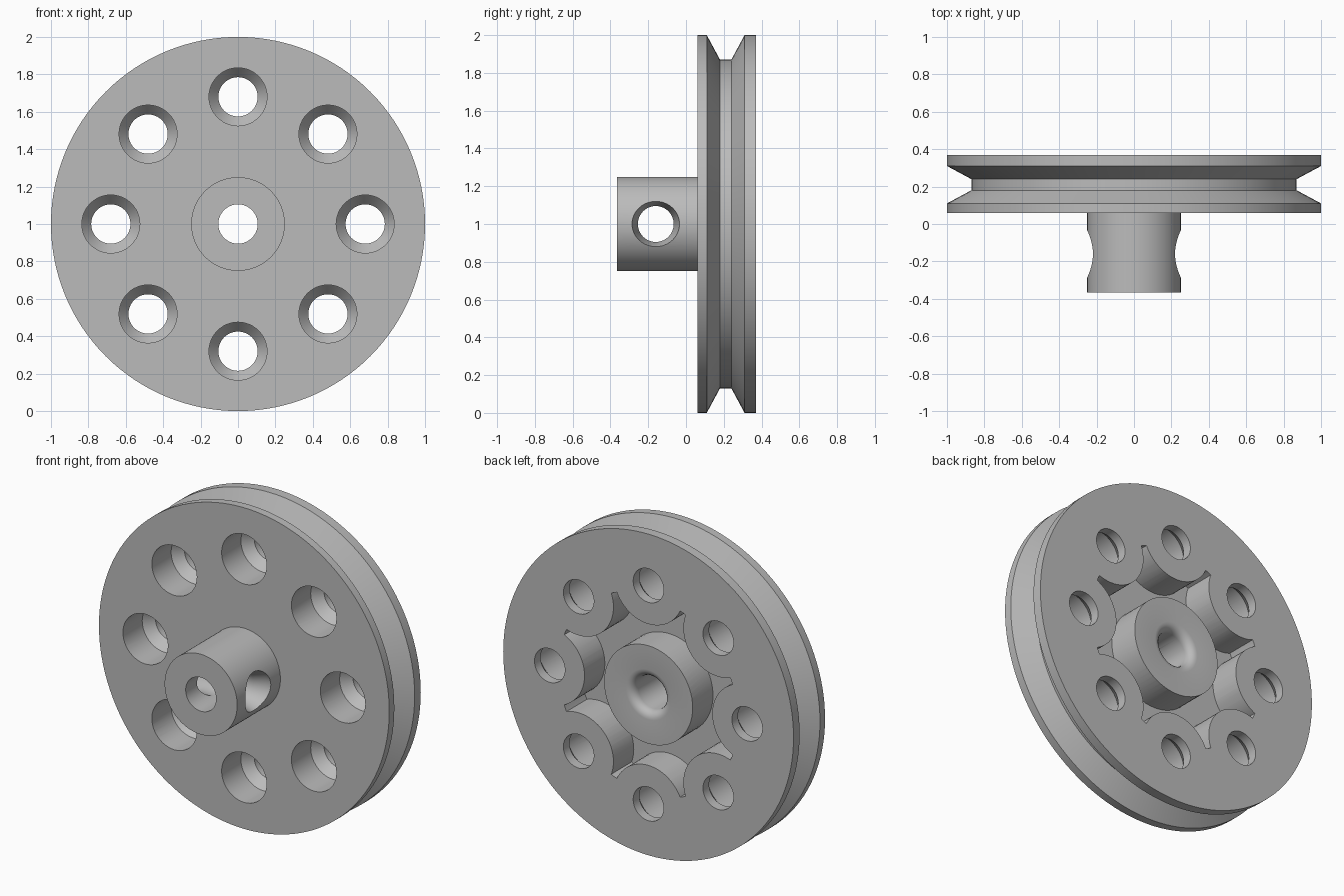
import bpy, bmesh, math
from mathutils import Vector

cube = bpy.data.objects.get("Cube")
if cube:
    bpy.data.objects.remove(cube)

HUB_Z = 1.0
HOLE_COUNT = 8
HOLE_CIRCLE = 0.68
BACK = 0.37

# One plain grey material
grey = bpy.data.materials.new("plain grey")
grey.use_nodes = True
colour = (0.5, 0.5, 0.5, 1)
grey.diffuse_color = colour
grey.node_tree.nodes["Principled BSDF"].inputs["Base Color"].default_value = colour


def lathe(name, profile, x=0, y=0, z=HUB_Z, turn=0, steps=64):
    """Turn a closed (radius, y) profile about the y axis."""
    bm = bmesh.new()
    verts = [bm.verts.new((r, d, 0)) for r, d in profile]
    edges = [bm.edges.new((v, verts[(i + 1) % len(verts)]))
             for i, v in enumerate(verts)
             if profile[i][0] + profile[(i + 1) % len(verts)][0] > 0]
    bmesh.ops.spin(bm, geom=verts + edges, cent=(0, 0, 0), axis=(0, 1, 0),
                   angle=math.tau, steps=steps, use_duplicate=False)
    bmesh.ops.remove_doubles(bm, verts=bm.verts, dist=0.0001)
    bmesh.ops.recalc_face_normals(bm, faces=bm.faces)
    mesh = bpy.data.meshes.new(name)
    bm.to_mesh(mesh)
    bm.free()
    mesh.materials.append(grey)
    obj = bpy.data.objects.new(name, mesh)
    obj.location = (x, y, z)
    obj.rotation_euler.z = turn
    bpy.context.collection.objects.link(obj)
    return obj


def cut(target, cutter):
    """Subtract the cutter, then discard it."""
    bpy.context.view_layer.update()
    mod = target.modifiers.new("cut", 'BOOLEAN')
    mod.operation = 'DIFFERENCE'
    mod.solver = 'EXACT'
    mod.object = cutter
    bpy.context.view_layer.objects.active = target
    bpy.ops.object.modifier_apply(modifier=mod.name)
    bpy.data.objects.remove(cutter)


def hole_centres():
    for i in range(HOLE_COUNT):
        a = math.tau * i / HOLE_COUNT
        yield HOLE_CIRCLE * math.cos(a), HUB_Z + HOLE_CIRCLE * math.sin(a)


# Grooved wheel and hub with a central bore rounded at the back
fillet = [(0.155 - 0.05 * math.sin(t), BACK - 0.05 * (1 - math.cos(t)))
          for t in (math.pi / 2 * k / 5 for k in range(6))]
wheel = lathe("grooved_wheel", [
    (0.105, -0.365), (0.25, -0.365), (0.25, 0.06),
    (1, 0.06), (1, 0.11), (0.87, 0.18), (0.87, 0.24), (1, 0.31), (1, BACK),
] + fillet, steps=128)

# Recess in the back, leaving a round boss at every hole
pocket = lathe("recess_cutter", [(0.305, 0.17), (0.62, 0.17), (0.62, 0.5), (0.305, 0.5)])
for x, z in hole_centres():
    cut(pocket, lathe("boss_cutter", [(0, 0), (0.24, 0), (0.24, 0.7), (0, 0.7)], x, 0, z))
cut(wheel, pocket)

# Stepped lightening holes, wide at the front
for x, z in hole_centres():
    cut(wheel, lathe("hole_cutter", [
        (0, -0.05), (0.155, -0.05), (0.155, 0.25),
        (0.105, 0.31), (0.105, 0.5), (0, 0.5)], x, 0, z, steps=48))

# Flared cross hole through the hub
cut(wheel, lathe("cross_hole_cutter", [
    (0, -0.3), (0.135, -0.3), (0.12, -0.22), (0.095, -0.15),
    (0.095, 0.15), (0.12, 0.22), (0.135, 0.3), (0, 0.3)],
    y=-0.16, turn=math.pi / 2, steps=48))

# Smooth curved surfaces with sharp rims
bpy.ops.object.select_all(action='DESELECT')
wheel.select_set(True)
bpy.context.view_layer.objects.active = wheel
bpy.ops.object.shade_smooth_by_angle(angle=math.radians(30))
